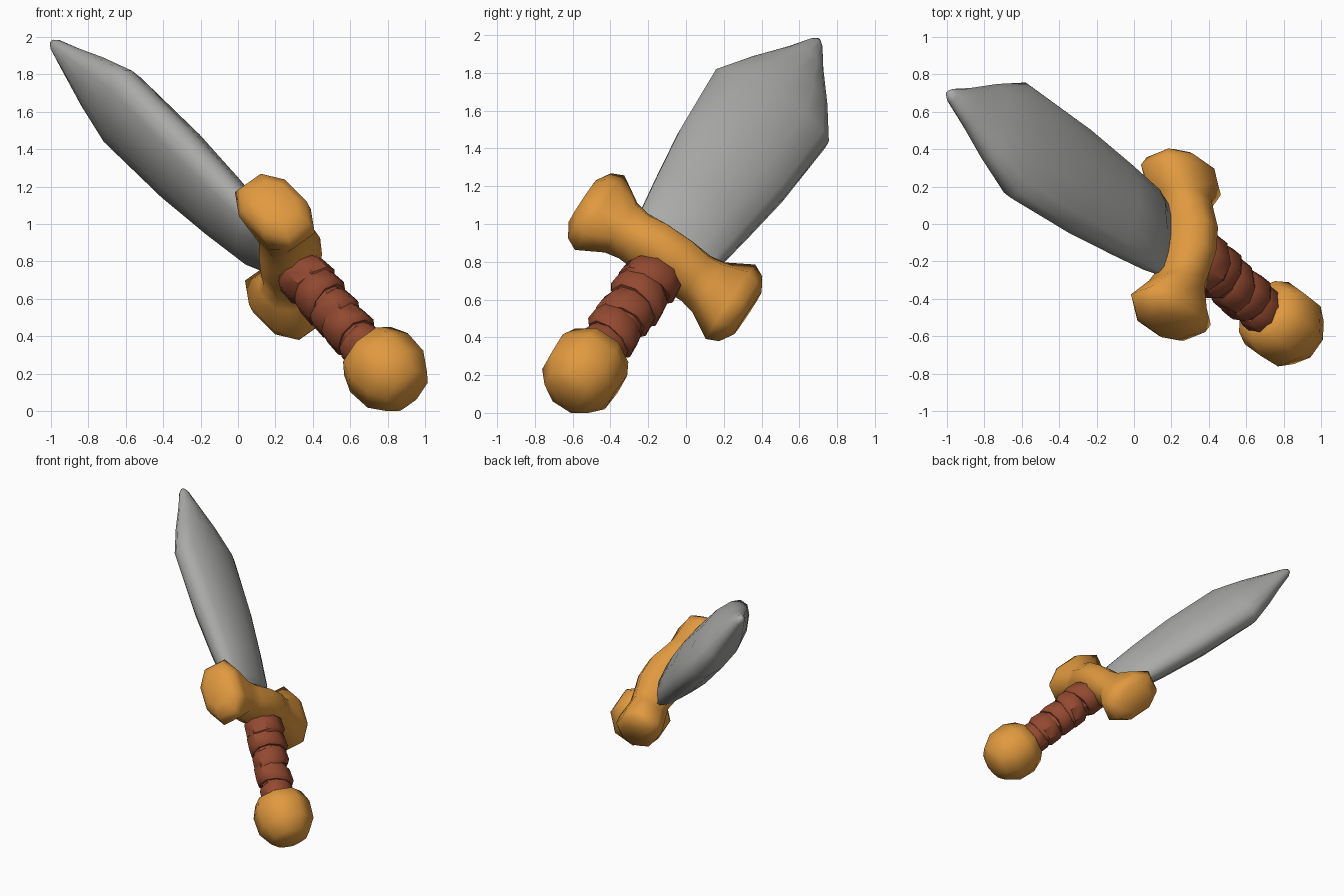
import bpy
import bmesh
import math
from mathutils import Vector, Matrix

cube = bpy.data.objects.get("Cube")
if cube:
    bpy.data.objects.remove(cube, do_unlink=True)

# Sword frame: x along the guard, y through the blade, z towards the tip
axis = Vector((-0.63, 0.44, 0.637)).normalized()
across = Vector((0.033, 0.846, -0.53))
across = (across - axis * across.dot(axis)).normalized()
FRAME = Matrix.Translation((0.205, -0.11, 0.805)) @ Matrix((across, axis.cross(across), axis)).transposed().to_4x4()


def material(name, rgb):
    m = bpy.data.materials.new(name)
    m.use_nodes = True
    m.diffuse_color = (*rgb, 1)
    m.node_tree.nodes["Principled BSDF"].inputs["Base Color"].default_value = (*rgb, 1)
    return m


STEEL = material("grey_steel", (0.40, 0.40, 0.39))
GOLD = material("orange_gold", (0.75, 0.32, 0.05))
LEATHER = material("brown_leather", (0.29, 0.067, 0.03))


def loft(name, rings, mat, angle):
    """Skin a list of equal-length rings and cap both ends."""
    bm = bmesh.new()
    rows = [[bm.verts.new(p) for p in ring] for ring in rings]
    n = len(rows[0])
    for a, b in zip(rows, rows[1:]):
        for i in range(n):
            j = (i + 1) % n
            bm.faces.new((a[i], a[j], b[j], b[i]))
    bm.faces.new(rows[0])
    bm.faces.new(rows[-1])
    bmesh.ops.recalc_face_normals(bm, faces=bm.faces)
    mesh = bpy.data.meshes.new(name)
    bm.to_mesh(mesh)
    bm.free()
    mesh.materials.append(mat)
    obj = bpy.data.objects.new(name, mesh)
    bpy.context.collection.objects.link(obj)
    obj.matrix_world = FRAME
    bpy.ops.object.select_all(action='DESELECT')
    obj.select_set(True)
    bpy.context.view_layer.objects.active = obj
    bpy.ops.object.shade_smooth_by_angle(angle=math.radians(angle))


def oval(z, rx, ry, sides, turn=0.0, tilt_x=0.0, tilt_y=0.0, shift=(0, 0)):
    ring = []
    for i in range(sides):
        t = math.tau * i / sides + turn
        x, y = rx * math.cos(t), ry * math.sin(t)
        ring.append((x + shift[0], y + shift[1], z + tilt_x * x + tilt_y * y))
    return ring


# Blade: thick rounded lens section, pinched where it enters the guard
def blade_ring(z, w, d):
    half = [(1, 0.2), (0.85, 0.52), (0.5, 0.86), (0, 1), (-0.5, 0.86), (-0.85, 0.52), (-1, 0.2)]
    pts = half + [(x, -y) for x, y in reversed(half)]
    return [(x * w, y * d + 0.022 * z - 0.008, z) for x, y in pts]


blade_profile = [(0.0, 0.2, 0.04), (0.12, 0.245, 0.065), (0.2, 0.258, 0.12), (0.45, 0.29, 0.145),
                 (0.8, 0.33, 0.165), (1.28, 0.355, 0.16), (1.5, 0.235, 0.12),
                 (1.7, 0.11, 0.07), (1.83, 0.04, 0.035), (1.86, 0.015, 0.015)]
loft("blade", [blade_ring(*p) for p in blade_profile], STEEL, 75)


# Crossguard: waist set forward and low, flaring into blunt knobs
def guard_ring(x, depth, height, shift, lift):
    pts = [(1, 0.45), (0.5, 1), (-0.5, 1), (-1, 0.45), (-1, -0.45), (-0.5, -1), (0.5, -1), (1, -0.45)]
    return [(x - 0.01, u * depth + shift, v * height + lift - 0.035 * x) for u, v in pts]


arm = [(0.08, 0.165, 0.125, -0.07, -0.035), (0.2, 0.14, 0.125, -0.06, -0.03), (0.28, 0.14, 0.145, -0.04, -0.015),
       (0.42, 0.16, 0.24, -0.025, 0), (0.485, 0.15, 0.205, -0.025, 0), (0.53, 0.1, 0.13, -0.025, 0)]
guard_rows = [(-x, *rest) for x, *rest in reversed(arm)] + arm
loft("crossguard", [guard_ring(*r) for r in guard_rows], GOLD, 60)

# Grip core and overlapping tilted leather wraps
loft("grip_core", [oval(-0.06, 0.14, 0.12, 10, shift=(0, -0.045)), oval(-0.84, 0.11, 0.1, 10, shift=(-0.015, 0))],
     LEATHER, 40)
wraps = 5
for k in range(wraps):
    f = k / (wraps - 1)
    z = -0.2 - 0.53 * f
    r = 0.165 - 0.022 * f + 0.004 * (k % 2)
    tx = 0.16 * (-1) ** k
    ty = 0.12 * math.cos(2.1 * k)
    rings = [oval(z + dz, r * s, r * s * 0.87, 9, 0.3, tx, ty, (-0.015 * f, -0.045 * (1 - f)))
             for dz, s in ((0.075, 0.85), (0.05, 0.96), (-0.045, 1.0), (-0.075, 0.86))]
    loft(f"grip_wrap_{k + 1}", rings, LEATHER, 40)

# Pommel: faceted knob
pommel = [(-0.75, 0.12), (-0.775, 0.18), (-0.87, 0.22), (-1.01, 0.213), (-1.11, 0.15), (-1.145, 0.08)]
loft("pommel", [oval(z, r, r, 8, 0.39, shift=(-0.018, 0)) for z, r in pommel], GOLD, 55)
